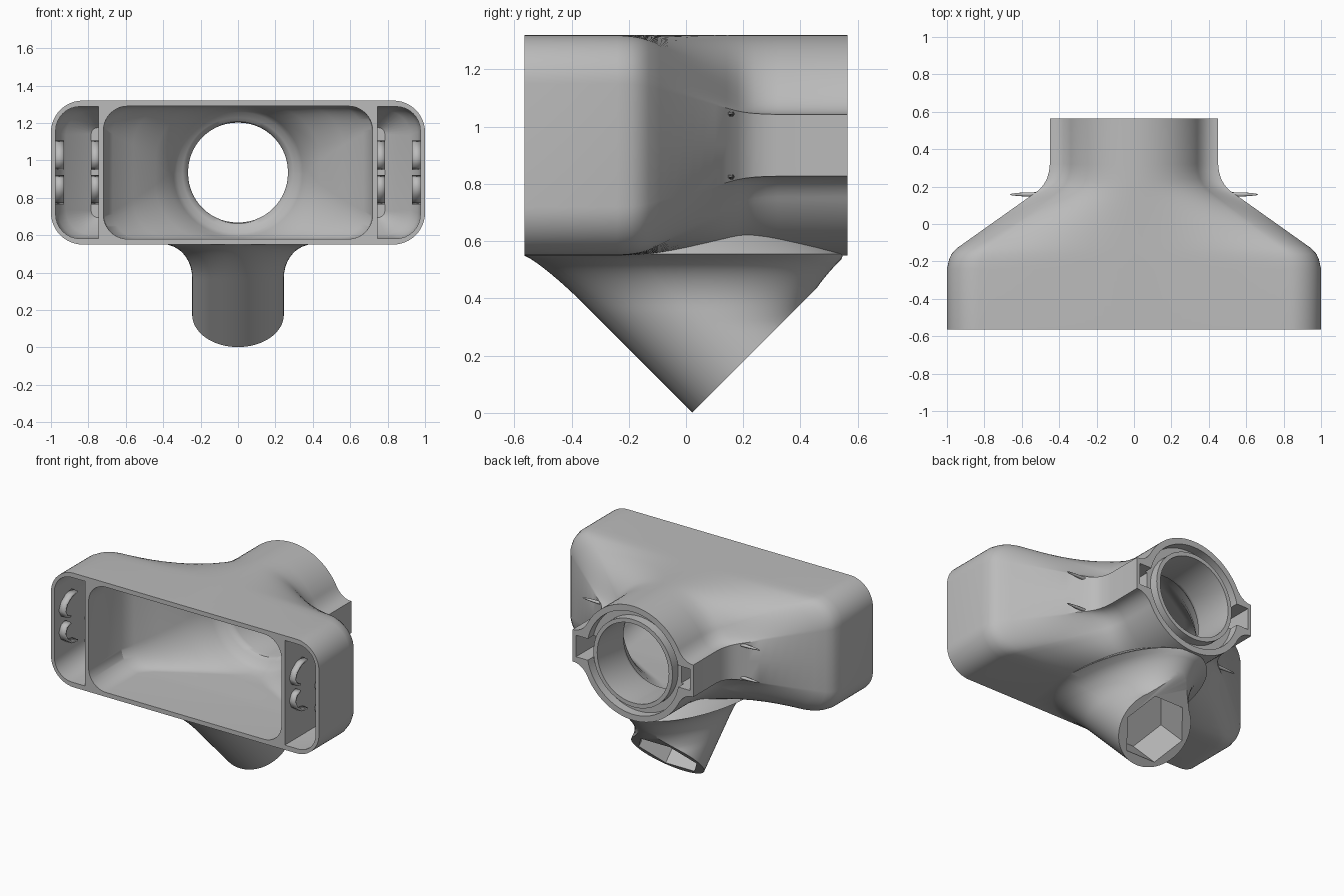
import bpy, bmesh
from math import pi, cos, sin, radians
from mathutils import Matrix, Vector

if "Cube" in bpy.data.objects:
    bpy.data.objects.remove(bpy.data.objects["Cube"])

grey = bpy.data.materials.new("plain grey plastic")
grey.use_nodes = True
grey.diffuse_color = (0.5, 0.5, 0.5, 1)
grey.node_tree.nodes["Principled BSDF"].inputs["Base Color"].default_value = (0.5, 0.5, 0.5, 1)

MID = 0.935      # height of the main axis
BACK = 0.565     # half depth


def finish(name, bm):
    bmesh.ops.recalc_face_normals(bm, faces=bm.faces)
    me = bpy.data.meshes.new(name)
    bm.to_mesh(me)
    bm.free()
    ob = bpy.data.objects.new(name, me)
    bpy.context.collection.objects.link(ob)
    me.materials.append(grey)
    return ob


def loft(name, rings):
    """Skin closed rings of equal point count and cap both ends."""
    bm = bmesh.new()
    rows = [[bm.verts.new(p) for p in ring] for ring in rings]
    n = len(rows[0])
    for a, b in zip(rows, rows[1:]):
        for i in range(n):
            j = (i + 1) % n
            bm.faces.new((a[i], a[j], b[j], b[i]))
    bm.faces.new(rows[0])
    bm.faces.new(rows[-1])
    return finish(name, bm)


def rounded(y, w, h, r, steps=14):
    """Rounded rectangle ring facing along y."""
    pts = []
    for q, (sx, sz) in enumerate(((1, 1), (-1, 1), (-1, -1), (1, -1))):
        for k in range(steps + 1):
            a = (q + k / steps) * pi / 2
            pts.append((sx * (w - r) + r * cos(a), y, MID + sz * (h - r) + r * sin(a)))
    return pts


def shell_ring(y, t, arc=12, top=16):
    """Blend from the wide rounded box (t=0) to the round collar with ears (t=1)."""
    quarter = [((1, 0), (.45, 0))]
    for k in range(arc):
        u = k / arc
        a = u * pi / 2
        # Concave fillet from the ear edge up to the ring
        ear = Vector((.45, .108)) * (1 - u) ** 2 + Vector((.375, .108)) * 2 * u * (1 - u) \
            + Vector((.333, .193)) * u ** 2
        quarter.append(((.83 + .17 * cos(a), .215 + .17 * sin(a)), ear))
    for k in range(top + 1):
        u = k / top
        a = (1 + 2 * u) * pi / 6
        quarter.append(((.83 * (1 - u), .385), (.385 * cos(a), .385 * sin(a))))
    q = [(a[0] * (1 - t) + b[0] * t, a[1] * (1 - t) + b[1] * t) for a, b in quarter]
    half = q + [(-x, z) for x, z in q[-2::-1]]
    full = half + [(x, -z) for x, z in half[-2:0:-1]]
    return [(x, y, MID + z) for x, z in full]


def pocket_ring(side, y, wide, h, r, steps=8):
    """Half rounded rectangle against the flat partition wall."""
    pts = [(.745, -h)]
    for q, s in ((3, -1), (0, 1)):
        for k in range(steps + 1):
            a = (q + k / steps) * pi / 2
            pts.append((wide - r + r * cos(a), s * (h - r) + r * sin(a)))
    pts.append((.745, h))
    return [(side * x, y, MID + z) for x, z in pts]


def box(name, lo, hi):
    bm = bmesh.new()
    bmesh.ops.create_cube(bm, size=1)
    for v in bm.verts:
        v.co = [a + (b - a) * (c + 0.5) for a, b, c in zip(lo, hi, v.co)]
    return finish(name, bm)


def prism(name, sides, radius, depth, matrix):
    bm = bmesh.new()
    bmesh.ops.create_cone(bm, cap_ends=True, segments=sides, radius1=radius,
                          radius2=radius, depth=depth, matrix=matrix)
    return finish(name, bm)


def combine(target, other, operation):
    mod = target.modifiers.new(operation, "BOOLEAN")
    mod.operation, mod.solver, mod.object = operation, "EXACT", other
    bpy.context.view_layer.objects.active = target
    bpy.ops.object.modifier_apply(modifier=mod.name)
    bpy.data.objects.remove(other)


def along_y(y):
    return Matrix.Translation((0, y, MID)) @ Matrix.Rotation(pi / 2, 4, "X")


def smooth(ob):
    bpy.ops.object.select_all(action="DESELECT")
    ob.select_set(True)
    bpy.context.view_layer.objects.active = ob
    bpy.ops.object.shade_smooth_by_angle(angle=radians(32))


# Outer shell: wide box narrowing into a round collar with ears
stages = [(-BACK, 0), (-.24, 0), (-.19, .02), (-.16, .045), (-.13, .095)]
stages += [(-.13 + .31 * k / 8, .095 + .795 * k / 8) for k in range(1, 9)]
stages += [(.21, .94), (.24, .97), (.28, .992), (.32, 1), (BACK, 1)]
body = loft("body_shell", [shell_ring(y, t) for y, t in stages])

# Slanted tube below, flaring into the shell
rings = []
for k in range(41):
    h = -.02 + k * .018
    t = min(max((h - .37) / .18, 0), 1)
    flare = .15 * (1 - (1 - t * t) ** .5)
    web = .39 * min(max((h - .3) / .25, 0), 1) ** 1.3
    taper = 1 - max(h - .56, 0) * 2.8
    ring = []
    for i in range(64):
        a = i * 2 * pi / 64
        reach = .346 + (web if sin(a) > 0 else flare * .3)
        ring.append(((.245 + flare) * taper * cos(a),
                     .37 - min(h, .56) + reach * taper * sin(a), h))
    rings.append(ring)
tube = loft("tube", rings)

# Trim the tube to its slanted end face and to the front and back planes
slant = Matrix.Translation((0, .195, .175)) @ Matrix.Rotation(pi / 4, 4, "X")
trim = box("trim", (-1, -1.5, -2), (1, 1.5, 0))
trim.data.transform(slant)
combine(tube, trim, "DIFFERENCE")
combine(tube, box("trim", (-1, -2, -1), (1, -BACK + .001, 2)), "DIFFERENCE")
combine(tube, box("trim", (-1, BACK - .001, -1), (1, 2, 2)), "DIFFERENCE")
combine(body, tube, "UNION")

# Main cavity narrowing into the through bore
inside = [(-.6, .72, .355, .13), (-.22, .715, .355, .13), (-.15, .67, .355, .15),
          (-.05, .56, .355, .21), (.06, .44, .355, .29), (.14, .375, .355, .345),
          (.2, .345, .342, .335), (.235, .325, .323, .318), (.255, .295, .293, .288),
          (.275, .274, .272, .267), (.3, .267, .267, .264), (.65, .267, .267, .264)]
combine(body, loft("cavity", [rounded(*s) for s in inside]), "DIFFERENCE")

# Ring groove around the bore at the back
groove = prism("groove", 64, .345, .2, along_y(BACK + .04))
combine(groove, prism("core", 64, .295, .4, along_y(BACK)), "DIFFERENCE")
combine(body, groove, "DIFFERENCE")

# Ear slots open at the back, side pockets open at the front
wedge = [(-.6, .975, .353, .13), (-.24, .975, .353, .13), (-.18, .96, .345, .13),
         (-.13, .92, .33, .13), (-.03, .785, .24, .035)]
for s in (-1, 1):
    xs = sorted((s * .32, s * .425))
    combine(body, box("slot", (xs[0], .32, .865), (xs[1], .65, 1.01)), "DIFFERENCE")
    combine(body, loft("pocket", [pocket_ring(s, *w) for w in wedge]), "DIFFERENCE")

# Hexagonal socket in the slanted tube
combine(body, prism("hex_socket", 6, .215, .56, slant @ Matrix.Rotation(pi / 2, 4, "Z")),
        "DIFFERENCE")
smooth(body)

# S-shaped spring clips on the walls of the side pockets
curl = [(-.38, .165), (-.44, .155), (-.49, .12), (-.51, .075), (-.49, .035), (-.45, .02)]
for s, side in ((-1, "right"), (1, "left")):
    for lo, hi, place in ((.74, .785, "inner"), (.93, .98, "outer")):
        for f, end in ((1, "upper"), (-1, "lower")):
            bm = bmesh.new()
            rows = [[bm.verts.new((s * x, y, MID + f * z)) for x in (lo, hi)] for y, z in curl]
            for a, b in zip(rows, rows[1:]):
                bm.faces.new((a[0], a[1], b[1], b[0]))
            clip = finish(f"{side}_{place}_{end}_clip", bm)
            mod = clip.modifiers.new("thickness", "SOLIDIFY")
            mod.thickness, mod.offset = .014, 0
            smooth(clip)
    # Thin fins standing out of the sloping shoulders
    for z, level in ((1.045, "upper"), (.825, "lower")):
        bm = bmesh.new()
        bmesh.ops.create_uvsphere(bm, u_segments=16, v_segments=8, radius=1)
        for v in bm.verts:
            v.co = Vector((s * .52 + v.co.x * .145, .158 + v.co.y * .012, z + v.co.z * .01))
        smooth(finish(f"{side}_{level}_fin", bm))
